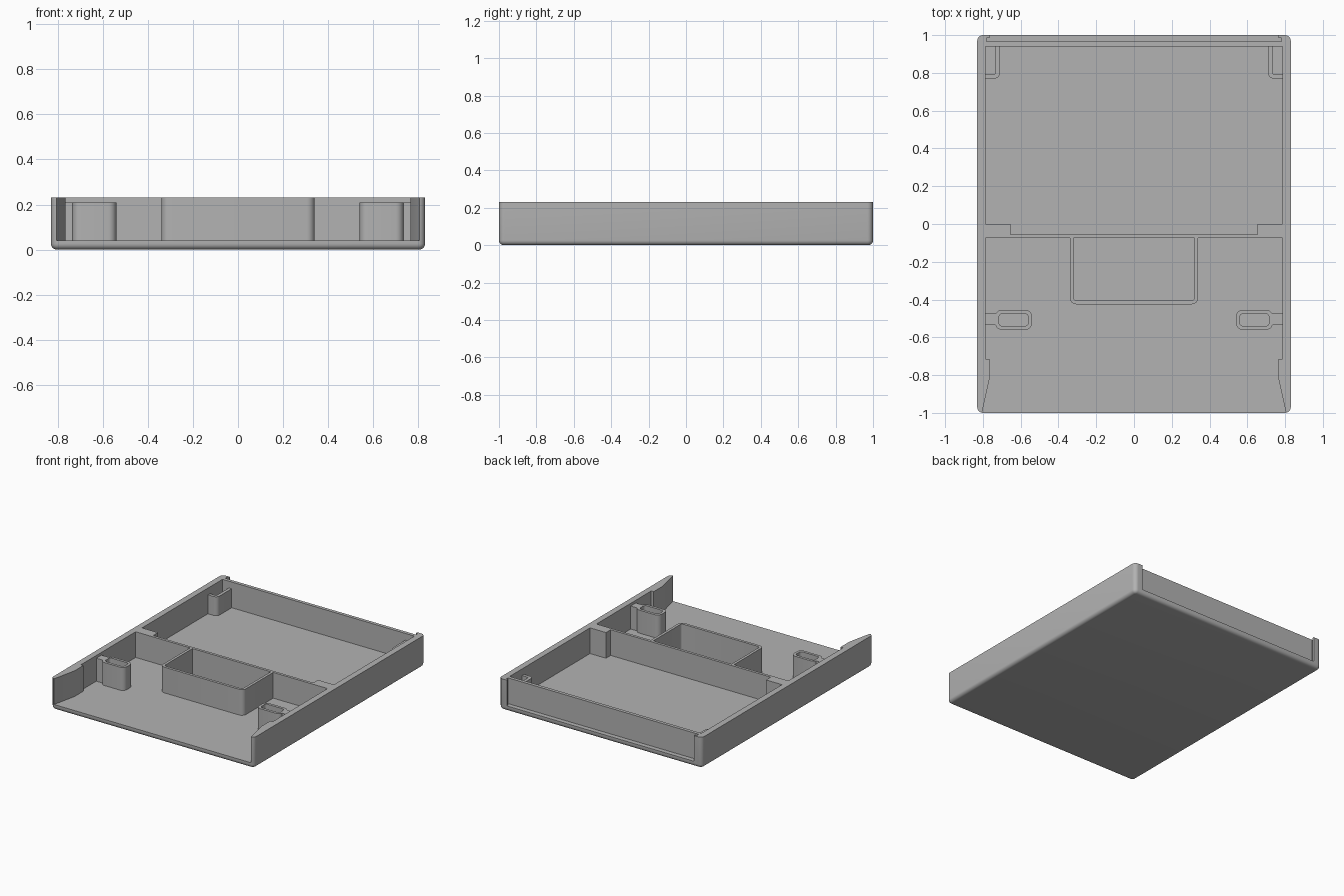
import bpy, bmesh, math
from mathutils import Vector

cube = bpy.data.objects.get("Cube")
if cube:
    bpy.data.objects.remove(cube, do_unlink=True)

grey = bpy.data.materials.new("plain grey")
grey.use_nodes = True
colour = (0.45, 0.45, 0.45, 1)
grey.diffuse_color = colour
grey.node_tree.nodes["Principled BSDF"].inputs["Base Color"].default_value = colour

TOP, FLOOR = 0.23, 0.04


def finish(name, bm):
    bmesh.ops.recalc_face_normals(bm, faces=bm.faces[:])
    mesh = bpy.data.meshes.new(name)
    bm.to_mesh(mesh)
    bm.free()
    mesh.materials.append(grey)
    obj = bpy.data.objects.new(name, mesh)
    bpy.context.collection.objects.link(obj)
    return obj


def smooth(obj):
    bpy.ops.object.select_all(action='DESELECT')
    obj.select_set(True)
    bpy.context.view_layer.objects.active = obj
    bpy.ops.object.shade_smooth_by_angle(angle=math.radians(35))


def rounded(points, radius, steps=6, closed=True):
    """Replace the corners of an outline by arcs."""
    pts, out = [Vector(p) for p in points], []
    for i, p in enumerate(pts):
        if not closed and i in (0, len(pts) - 1):
            out.append(p)
            continue
        a = (pts[i - 1] - p).normalized()
        b = (pts[(i + 1) % len(pts)] - p).normalized()
        for k in range(steps + 1):
            t = math.pi / 2 * k / steps
            out.append(p + radius * (a * (1 - math.sin(t)) + b * (1 - math.cos(t))))
    return out


def rect(x0, x1, y0, y1):
    return [(x0, y0), (x1, y0), (x1, y1), (x0, y1)]


def prism(name, outline, z0, z1, bottom_bevel=0):
    bm = bmesh.new()
    base = bm.faces.new([bm.verts.new((p[0], p[1], z0)) for p in outline])
    new = bmesh.ops.extrude_face_region(bm, geom=[base], use_keep_orig=True)["geom"]
    bmesh.ops.translate(bm, vec=(0, 0, z1 - z0),
                        verts=[v for v in new if isinstance(v, bmesh.types.BMVert)])
    if bottom_bevel:
        bmesh.ops.recalc_face_normals(bm, faces=bm.faces[:])
        edges = [e for e in bm.edges if all(v.co.z == z0 for v in e.verts)]
        bmesh.ops.bevel(bm, geom=edges, offset=bottom_bevel, segments=5,
                        profile=0.5, affect='EDGES')
    return finish(name, bm)


def wall(name, outer, inner, z0, z1, closed, side=1):
    """Upright wall between two matching outlines."""
    bm = bmesh.new()
    rings = [[bm.verts.new((side * p[0], p[1], z)) for p in line]
             for line, z in ((outer, z0), (outer, z1), (inner, z1), (inner, z0))]
    n = len(outer)
    for r in range(4):
        a, b = rings[r], rings[(r + 1) % 4]
        for i in range(n if closed else n - 1):
            j = (i + 1) % n
            bm.faces.new((a[i], a[j], b[j], b[i]))
    if not closed:
        for i in (0, n - 1):
            bm.faces.new([ring[i] for ring in rings])
    obj = finish(name, bm)
    smooth(obj)
    return obj


def mirrored(half):
    return half + [(-x, y) for x, y in reversed(half)]


# Tray shell: a rounded slab with three pockets cut out
shell = prism("tray_shell", rounded(rect(-0.83, 0.83, -1, 1), 0.03), 0, TOP, 0.026)
pockets = {
    "main_pocket": [(0.785, 0.94), (0.785, 0), (0.655, 0), (0.655, -0.055)],
    "front_pocket": [(0.785, -0.075), (0.785, -0.715), (0.765, -0.715),
                     (0.765, -0.82), (0.805, -1), (0.805, -1.1)],
    "back_panel_slot": [(0.78, 0.965), (0.78, 0.985), (0.765, 0.985), (0.765, 1.1)],
}
for name, half in pockets.items():
    cutter = prism(name, mirrored(half), FLOOR, TOP + 0.1)
    cutter.hide_render = True
    mod = shell.modifiers.new(name, 'BOOLEAN')
    mod.operation, mod.solver, mod.object = 'DIFFERENCE', 'EXACT', cutter
    bpy.context.view_layer.objects.active = shell
    bpy.ops.object.modifier_apply(modifier=name)
    bpy.data.objects.remove(cutter, do_unlink=True)
smooth(shell)

# Open box in front of the cross wall
Z0 = FLOOR - 0.01
outer = [(-0.34, -0.07), (-0.34, -0.425), (0.34, -0.425), (0.34, -0.07)]
inner = [(-0.32, -0.07), (-0.32, -0.405), (0.32, -0.405), (0.32, -0.07)]
wall("centre_box", rounded(outer, 0.035, closed=False),
     rounded(inner, 0.015, closed=False), Z0, TOP, False)

for side, label in ((1, "left"), (-1, "right")):
    # Hollow post with a rib to the side wall
    wall(label + "_post", rounded(rect(0.54, 0.735, -0.56, -0.455), 0.035),
         rounded(rect(0.56, 0.715, -0.54, -0.475), 0.018), Z0, 0.21, True, side)
    prism(label + "_post_rib", [(side * x, y) for x, y in rect(0.725, 0.8, -0.535, -0.475)],
          Z0, 0.21)
    # Corner bracket at the back
    outer = [(0.71, 0.95), (0.71, 0.77), (0.795, 0.77)]
    inner = [(0.733, 0.95), (0.733, 0.793), (0.795, 0.793)]
    wall(label + "_corner_bracket", rounded(outer, 0.03, closed=False),
         rounded(inner, 0.01, closed=False), Z0, 0.18, False, side)
